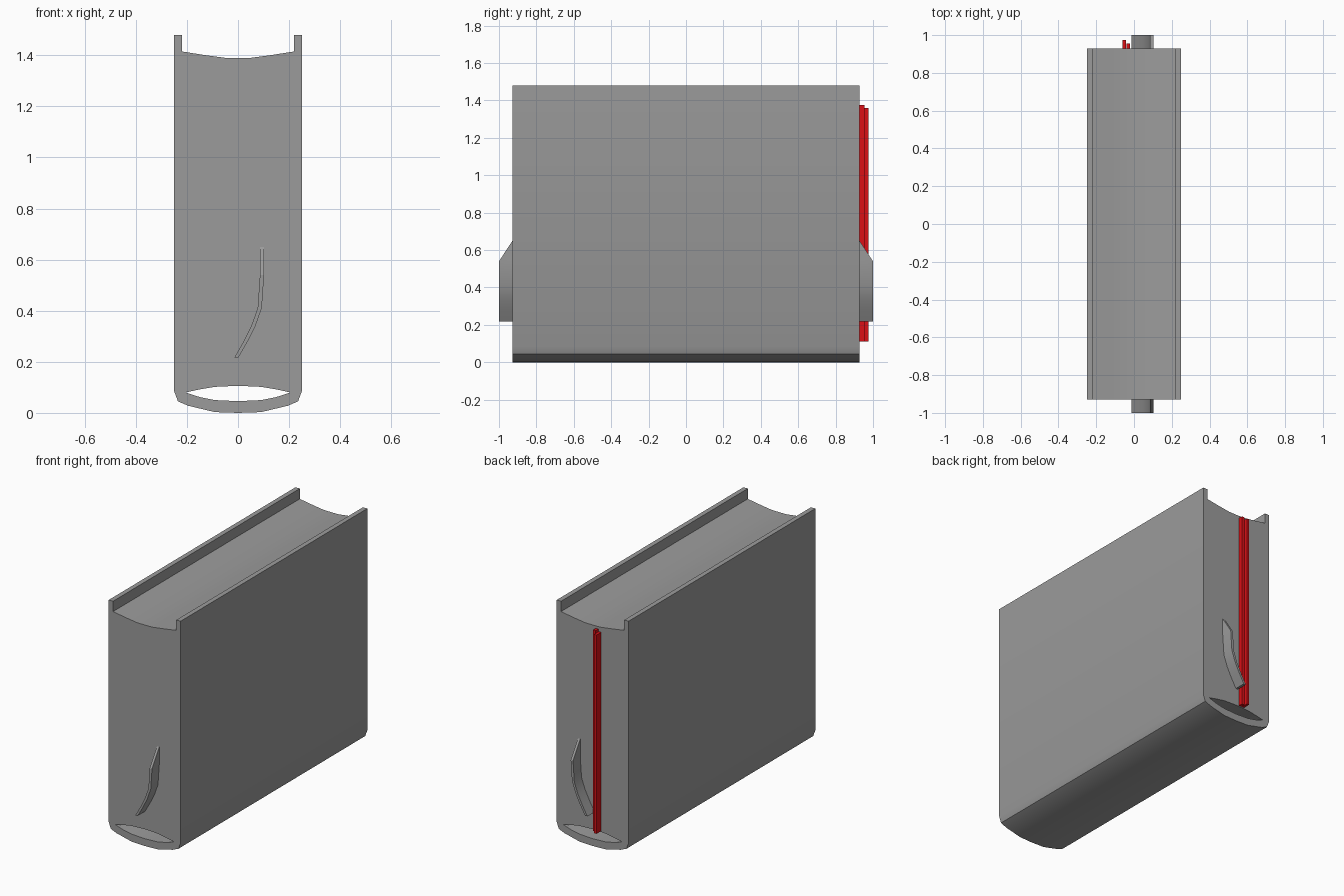
import bpy, bmesh, math
from mathutils import Matrix

if "Cube" in bpy.data.objects:
    bpy.data.objects.remove(bpy.data.objects["Cube"])


def material(name, rgb):
    m = bpy.data.materials.new(name)
    m.diffuse_color = (*rgb, 1)
    m.use_nodes = True
    m.node_tree.nodes["Principled BSDF"].inputs["Base Color"].default_value = m.diffuse_color
    return m


GREY = material("grey", (0.33, 0.33, 0.33))
RED = material("red", (0.70, 0.005, 0.008))


def add_mesh(name, bm, mat):
    bmesh.ops.remove_doubles(bm, verts=bm.verts, dist=1e-5)
    bmesh.ops.recalc_face_normals(bm, faces=bm.faces)
    mesh = bpy.data.meshes.new(name)
    bm.to_mesh(mesh)
    bm.free()
    mesh.materials.append(mat)
    obj = bpy.data.objects.new(name, mesh)
    bpy.context.collection.objects.link(obj)
    bpy.ops.object.select_all(action='DESELECT')
    obj.select_set(True)
    bpy.context.view_layer.objects.active = obj
    bpy.ops.object.shade_smooth_by_angle(angle=math.radians(30))
    return obj


def mirrored(half):
    """Complete a left half outline with its right half."""
    return half + [(-x, z) for x, z in reversed(half) if x != 0]


def extruded_outline(name, loops, half_depth, mat):
    """Fill x-z loops (later ones are holes) and extrude them along y."""
    curve = bpy.data.curves.new(name + "_outline", 'CURVE')
    curve.dimensions = '2D'
    curve.fill_mode = 'BOTH'
    curve.extrude = half_depth
    for loop in loops:
        spline = curve.splines.new('POLY')
        spline.points.add(len(loop) - 1)
        for p, (x, z) in zip(spline.points, loop):
            p.co = (x, z, 0, 1)
        spline.use_cyclic_u = True
    helper = bpy.data.objects.new(name + "_outline", curve)
    bpy.context.collection.objects.link(helper)
    bpy.context.view_layer.update()
    evaluated = helper.evaluated_get(bpy.context.evaluated_depsgraph_get())
    temp = bpy.data.meshes.new_from_object(evaluated)
    bm = bmesh.new()
    bm.from_mesh(temp)
    bm.transform(Matrix.Rotation(math.pi / 2, 4, 'X'))
    bpy.data.objects.remove(helper)
    bpy.data.meshes.remove(temp)
    return add_mesh(name, bm, mat)


# Body: raised rims, dished top, rounded base and a lens-shaped tunnel
top = [(0, 1.39), (-0.05, 1.39), (-0.125, 1.40), (-0.22, 1.415), (-0.22, 1.48)]
side = [(-0.25, 1.48), (-0.25, 0.085), (-0.235, 0.045), (-0.195, 0.028), (-0.09, 0.003), (0, 0)]
tunnel = [(0, 0.106), (-0.09, 0.102), (-0.15, 0.092), (-0.205, 0.08),
          (-0.15, 0.062), (-0.09, 0.05), (0, 0.046)]
extruded_outline("body", [mirrored(top + side), mirrored(tunnel)], 0.928, GREY)

# Curved fins, one at each end: (x centre, z, outer y)
STATIONS = [(-0.006, 0.217, 1.0), (0.03, 0.28, 1.0), (0.06, 0.34, 1.0), (0.085, 0.41, 1.0),
            (0.094, 0.54, 1.0), (0.094, 0.65, 0.928)]
for name, sign in (("front_fin", -1), ("back_fin", 1)):
    bm = bmesh.new()
    rings = []
    for x, z, y in STATIONS:
        rings.append([bm.verts.new((x + dx, sign * yy, z)) for dx, yy in
                      ((-0.008, 0.91), (0.008, 0.91), (0.008, y), (-0.008, y))])
    for a, b in zip(rings, rings[1:]):
        for i in range(4):
            j = (i + 1) % 4
            bm.faces.new((a[i], a[j], b[j], b[i]))
    bm.faces.new(rings[0])
    bm.faces.new(rings[-1])
    add_mesh(name, bm, GREY)

# Two red strips on the back
for name, x0, x1, y1, z1 in (("tall_strip", -0.04, -0.022, 0.955, 1.375),
                             ("deep_strip", -0.06, -0.043, 0.975, 1.36)):
    bm = bmesh.new()
    bmesh.ops.create_cube(bm, size=1)
    size = (x1 - x0, y1 - 0.92, z1 - 0.11)
    bm.transform(Matrix.Translation(((x0 + x1) / 2, (y1 + 0.92) / 2, (z1 + 0.11) / 2))
                 @ Matrix.Diagonal((*size, 1)))
    add_mesh(name, bm, RED)
